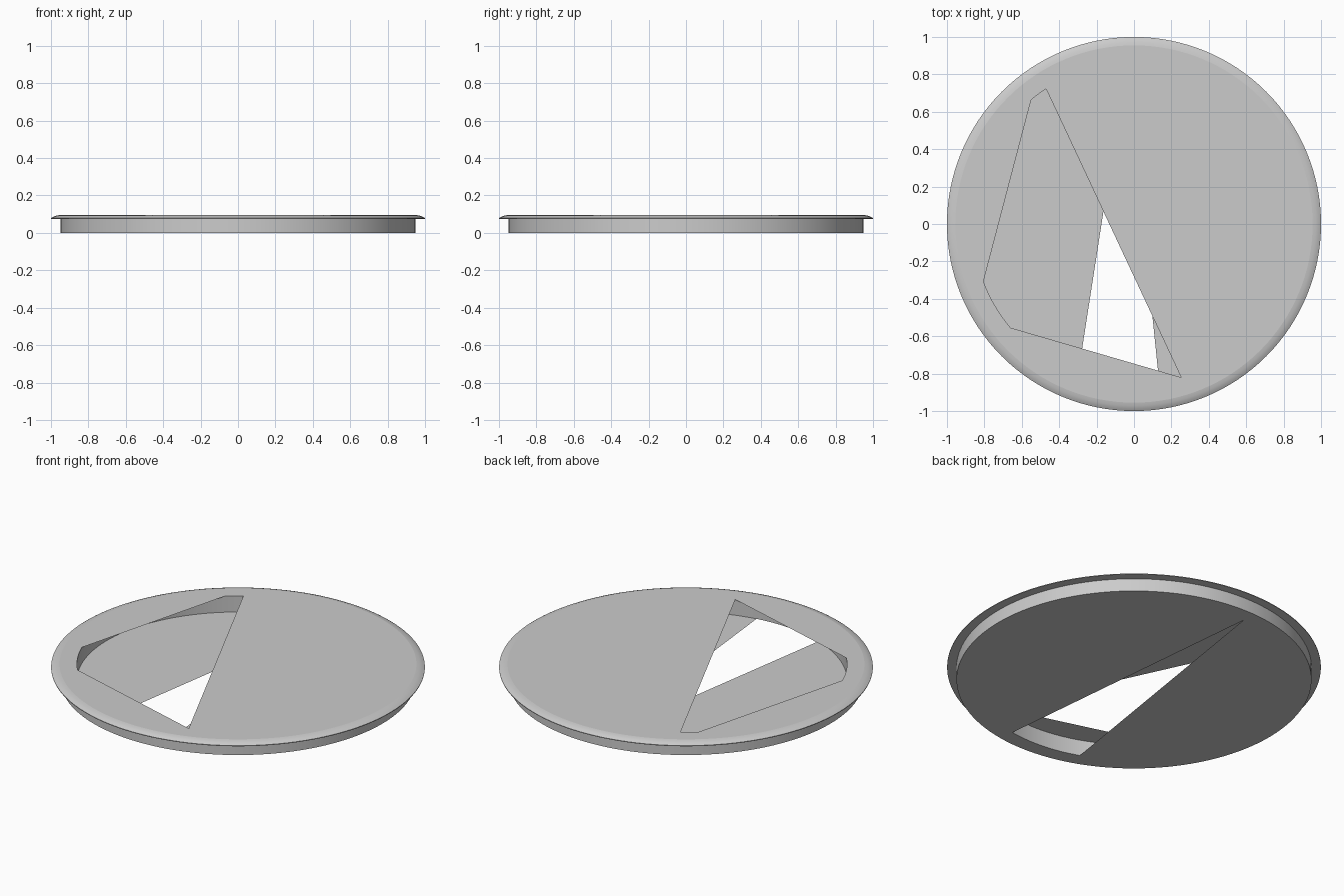
import bpy, bmesh
from math import cos, sin, pi, atan2

if "Cube" in bpy.data.objects:
    bpy.data.objects.remove(bpy.data.objects["Cube"])

N = 128          # sides of the round parts
H = 0.095        # total height
R_IN = 0.862     # radius of the inner cavity


def ring(r, n=N):
    return [(r * cos(2 * pi * i / n), r * sin(2 * pi * i / n)) for i in range(n)]


def arc(p, q, n=10):
    """Points along the cavity wall from the direction of p to that of q."""
    a, b = atan2(p[1], p[0]), atan2(q[1], q[0])
    b += 2 * pi * round((a - b) / (2 * pi))
    return [(R_IN * cos(a + (b - a) * i / n), R_IN * sin(a + (b - a) * i / n))
            for i in range(n + 1)]


def finish(name, bm, smooth=False):
    me = bpy.data.meshes.new(name)
    bm.to_mesh(me)
    bm.free()
    ob = bpy.data.objects.new(name, me)
    bpy.context.collection.objects.link(ob)
    if smooth:
        bpy.ops.object.select_all(action='DESELECT')
        ob.select_set(True)
        bpy.context.view_layer.objects.active = ob
        bpy.ops.object.shade_smooth_by_angle(angle=pi / 6)
    return ob


def lathe(name, profile):
    bm = bmesh.new()
    rows = [[bm.verts.new((x, y, z)) for x, y in ring(r)] for r, z in profile]
    for a, b in zip(rows, rows[1:]):
        for i in range(N):
            j = (i + 1) % N
            bm.faces.new((a[i], a[j], b[j], b[i]))
    return finish(name, bm, True)


def sheet(name, radius, z, hole, up):
    """Thin round plate with a cut-out window."""
    bm = bmesh.new()
    edges = []
    for loop in (ring(radius), hole):
        vs = [bm.verts.new((x, y, z)) for x, y in loop]
        edges += [bm.edges.new((vs[i - 1], vs[i])) for i in range(len(vs))]
    bmesh.ops.triangle_fill(bm, edges=edges, use_beauty=True, normal=(0, 0, up))
    for f in bm.faces:
        f.normal_update()
        if f.normal.z * up < 0:
            f.normal_flip()
    return finish(name, bm)


# outer wall with overhanging rounded rim
lathe("outer_rim", [(0.95, 0), (0.95, 0.075), (1, 0.075), (1, 0.079),
                    (0.988, 0.086), (0.972, 0.092), (0.955, H)])

# cavity wall between the two plates
lathe("cavity_wall", [(R_IN, H), (R_IN, 0)])

# top plate: large triangular window clipped by the cavity
top_hole = ([(0.252, -0.82)]
            + arc((-0.47, 0.722), (-0.55, 0.664))
            + arc((-0.805, -0.308), (-0.66, -0.555)))
sheet("top_plate", 0.955, H, top_hole, 1)

# bottom plate: narrow wedge window with its tip on the cavity wall
bottom_hole = [(-0.04, 0.861)] + arc((-0.3, -0.81), (0.135, -0.85))
sheet("bottom_plate", 0.95, 0, bottom_hole, -1)
